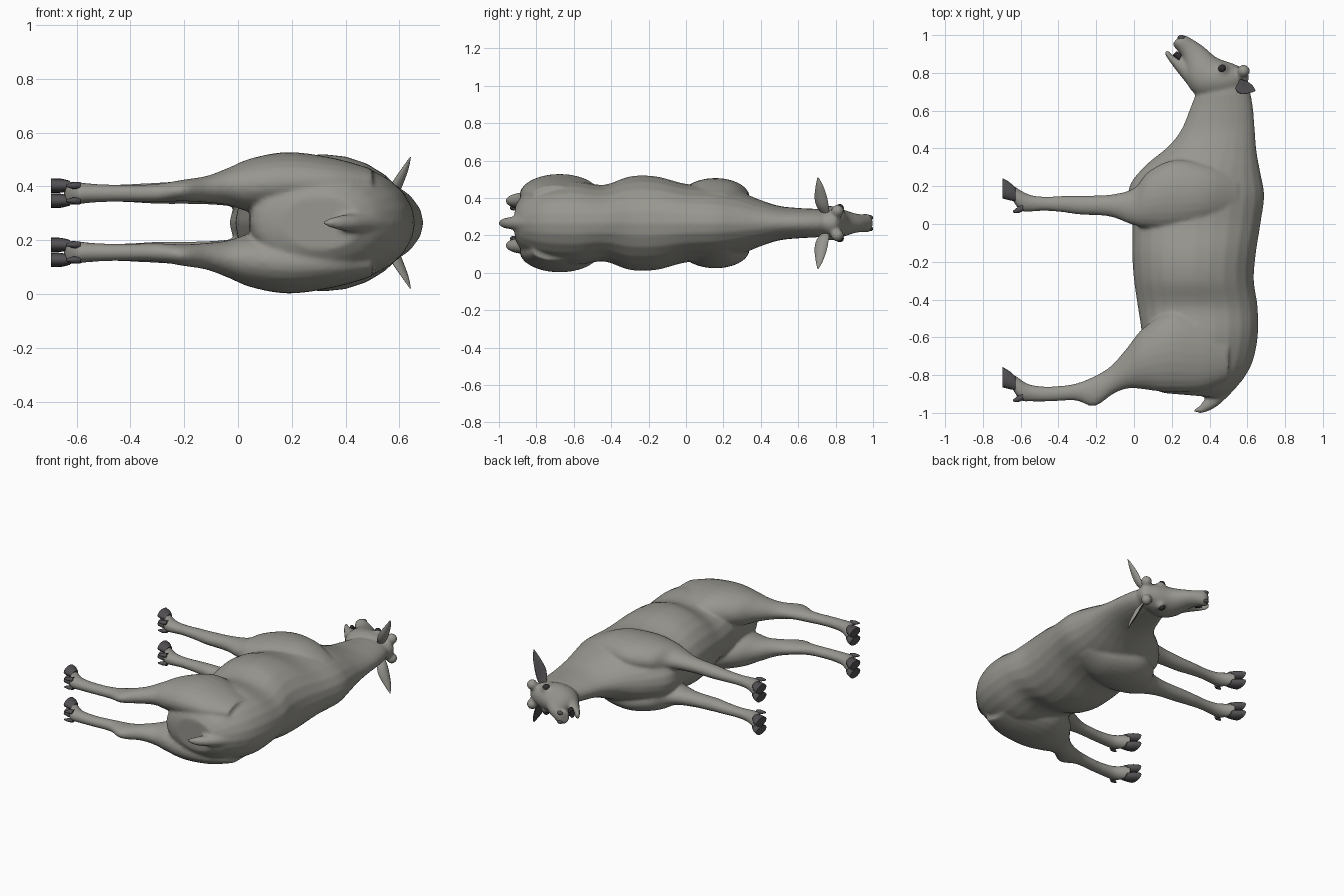
import bpy, bmesh, math
from mathutils import Vector, Matrix

cube = bpy.data.objects.get("Cube")
if cube:
    bpy.data.objects.remove(cube, do_unlink=True)

MID = 0.265      # height of the animal's symmetry plane, as it lies on its side


def material(name, rgb):
    m = bpy.data.materials.new(name)
    m.use_nodes = True
    m.diffuse_color = (*rgb, 1)
    shader = m.node_tree.nodes["Principled BSDF"]
    shader.inputs["Base Color"].default_value = (*rgb, 1)
    shader.inputs["Roughness"].default_value = 0.8
    return m


coat = material("grey coat", (0.31, 0.305, 0.275))
horn = material("dark hoof", (0.085, 0.08, 0.085))
dark = material("near black", (0.03, 0.028, 0.03))


def spline(rows, steps):
    """Smoothly interpolate rows of numbers."""
    out = []
    for i in range(len(rows) - 1):
        a, b = rows[max(i - 1, 0)], rows[i]
        c, d = rows[i + 1], rows[min(i + 2, len(rows) - 1)]
        for k in range(steps):
            t = k / steps
            out.append([q + t * (r - p) / 2
                        + t * t * (p - 2.5 * q + 2 * r - s / 2)
                        + t ** 3 * (1.5 * (q - r) + (s - p) / 2)
                        for p, q, r, s in zip(a, b, c, d)])
    return out + [list(rows[-1])]


def skin(bm, rings):
    """Bridge equal rings of points and cap both ends."""
    loops = [[bm.verts.new(p) for p in ring] for ring in rings]
    for a, b in zip(loops, loops[1:]):
        for i in range(len(a)):
            j = (i + 1) % len(a)
            bm.faces.new((a[i], a[j], b[j], b[i]))
    bm.faces.new(loops[0][::-1])
    bm.faces.new(loops[-1])


def loft(bm, rows, side=1, shift=0, steps=5, n=24):
    """Rows: one edge x y, opposite edge x y, half width, sideways offset."""
    rows = [tuple(r) + (0,) * (6 - len(r)) for r in rows]
    rings = []
    for ax, ay, bx, by, w, off in spline(rows, steps):
        mid = Vector(((ax + bx) / 2, (ay + by) / 2, MID + side * (off + shift)))
        half = Vector(((ax - bx) / 2, (ay - by) / 2, 0))
        ring = []
        for i in range(n):
            t = math.tau * i / n
            ring.append(mid + half * math.cos(t)
                        + Vector((0, 0, max(w, 0.002) * math.sin(t))))
        rings.append(ring)
    skin(bm, rings)


def ball(bm, x, y, off, r, scale=(1, 1, 1)):
    place = Matrix.Translation((x, y, MID + off)) @ Matrix.Diagonal((*scale, 1))
    bmesh.ops.create_uvsphere(bm, u_segments=20, v_segments=12, radius=r, matrix=place)


def finish(name, bm, *mats):
    bmesh.ops.recalc_face_normals(bm, faces=bm.faces[:])
    mesh = bpy.data.meshes.new(name)
    bm.to_mesh(mesh)
    bm.free()
    for m in mats:
        mesh.materials.append(m)
    ob = bpy.data.objects.new(name, mesh)
    bpy.context.collection.objects.link(ob)
    bpy.ops.object.select_all(action="DESELECT")
    ob.select_set(True)
    bpy.context.view_layer.objects.active = ob
    bpy.ops.object.shade_smooth_by_angle(angle=math.radians(45))
    return ob


# Trunk and neck, from rump to poll
TRUNK = [(.46, -.92, .16, -.895, .10), (.54, -.865, .06, -.85, .165),
         (.62, -.75, .04, -.74, .21), (.655, -.6, .04, -.58, .225),
         (.655, -.44, .02, -.44, .205), (.635, -.3, 0, -.3, .25),
         (.645, -.16, -.01, -.16, .25), (.67, 0, -.01, 0, .21),
         (.69, .15, -.03, .18, .2), (.67, .27, .05, .3, .17),
         (.65, .38, .18, .41, .125), (.64, .5, .25, .5, .092),
         (.63, .62, .3, .62, .08), (.61, .72, .33, .69, .075),
         (.58, .78, .37, .71, .055)]

# Skull and upper muzzle
SKULL = [(.6, .73, .42, .66, .055), (.605, .8, .36, .67, .082),
         (.535, .845, .31, .7, .092), (.44, .88, .275, .755, .078),
         (.37, .938, .265, .83, .056), (.315, .975, .25, .89, .048),
         (.265, 1, .215, .935, .05), (.235, .99, .205, .955, .035)]

JAW = [(.34, .84, .285, .735, .045), (.265, .865, .225, .81, .034),
       (.21, .89, .185, .865, .03), (.175, .925, .16, .905, .022)]

TAIL = [(.58, -.82, .5, -.8, .04), (.52, -.89, .44, -.87, .037),
        (.44, -.965, .38, -.92, .032), (.365, -1, .35, -.96, .022),
        (.315, -.995, .32, -.98, .008)]

# Legs with shoulder and haunch muscle, down to the pastern
FORELEG = [(.55, .24, .55, .06, .03, .13), (.4, .31, .38, 0, .09, .14),
           (.22, .34, .2, -.03, .1, .14), (.08, .28, .06, -.02, .085, .13),
           (0, .19, -.02, 0, .06, .12), (-.13, .155, -.13, .04, .046, .115),
           (-.29, .15, -.29, .05, .04, .11), (-.36, .15, -.36, .06, .036, .11),
           (-.47, .145, -.47, .07, .032, .11), (-.55, .155, -.55, .065, .036, .11),
           (-.61, .185, -.6, .07, .043, .11), (-.65, .212, -.64, .12, .046, .11)]

HINDLEG = [(.5, -.58, .5, -.82, .05, .15), (.36, -.5, .36, -.88, .09, .15),
           (.2, -.46, .18, -.89, .113, .15), (.05, -.55, .05, -.875, .1, .14),
           (-.04, -.66, -.03, -.87, .07, .135), (-.12, -.75, -.11, -.9, .05, .125),
           (-.2, -.8, -.21, -.965, .04, .12), (-.31, -.845, -.31, -.935, .034, .11),
           (-.445, -.86, -.445, -.94, .032, .11), (-.55, -.85, -.55, -.94, .036, .11),
           (-.61, -.815, -.6, -.935, .043, .11), (-.65, -.788, -.64, -.88, .046, .11)]

body = bmesh.new()
for part in (TRUNK, SKULL, JAW, TAIL):
    loft(body, part)
for side in (1, -1):
    loft(body, FORELEG, side)
    loft(body, HINDLEG, side)
    ball(body, .58, .81, side * .065, .034)              # antler stumps
    ball(body, .47, .815, side * .064, .033)             # eye sockets
ob = finish("body", body, coat)

# Fuse the muscles into one skin
fuse = ob.modifiers.new("fuse", "REMESH")
fuse.mode = "VOXEL"
fuse.voxel_size = 0.01
fuse.use_smooth_shade = True
relax = ob.modifiers.new("relax", "SMOOTH")
relax.factor = 0.5
relax.iterations = 5

# Cloven hooves and dew claws
for label, toe in (("front", .2), ("hind", -.8)):
    for name, side in (("left", 1), ("right", -1)):
        bm = bmesh.new()
        for split in (-.028, .028):
            claw = [(-.625, toe - .01, -.625, toe - .08, .018, .11),
                    (-.66, toe + .022, -.655, toe - .075, .026, .11),
                    (-.695, toe + .042, -.695, toe - .065, .027, .11)]
            loft(bm, claw, side, split, steps=3, n=16)
            spur = [(-.59, toe - .095, -.585, toe - .13, .014, .11),
                    (-.615, toe - .11, -.61, toe - .142, .013, .11),
                    (-.64, toe - .13, -.64, toe - .14, .004, .11)]
            loft(bm, spur, side, split, steps=2, n=10)
        finish(f"{label}_{name}_hoof", bm, horn)

# Leaf shaped ears, dark inside
EAR = [(.05, .55, .745, .022), (.09, .575, .725, .036), (.14, .597, .715, .037),
       (.2, .625, .71, .022), (.245, .642, .705, .003)]
wide, flat = Vector((.45, .89, 0)), Vector((-.89, .45, 0))
for name, side in (("left", 1), ("right", -1)):
    bm = bmesh.new()
    rings = []
    for off, x, y, r in spline(EAR, 4):
        ring = []
        for i in range(16):
            t = math.tau * i / 16
            cup = 0.35 * math.sin(t) + 0.35 * math.cos(t) ** 2
            ring.append(Vector((x, y, MID + side * off))
                        + wide * r * math.cos(t) + flat * r * cup)
        rings.append(ring)
    skin(bm, rings)
    bmesh.ops.recalc_face_normals(bm, faces=bm.faces[:])
    for f in bm.faces:
        f.material_index = int(f.normal.dot(flat) > 0.5)
    finish(name + "_ear", bm, coat, horn)

# Eyes, nostrils and the dark mouth lining
for name, side in (("left", 1), ("right", -1)):
    bm = bmesh.new()
    ball(bm, .467, .822, side * .08, .022)
    finish(name + "_eye", bm, dark)
    bm = bmesh.new()
    ball(bm, .25, .985, side * .03, .016, (1.2, 1, .8))
    finish(name + "_nostril", bm, horn)
bm = bmesh.new()
loft(bm, [(.255, .9, .235, .86, .03), (.225, .915, .205, .895, .026)], steps=2, n=16)
finish("mouth_lining", bm, dark)
